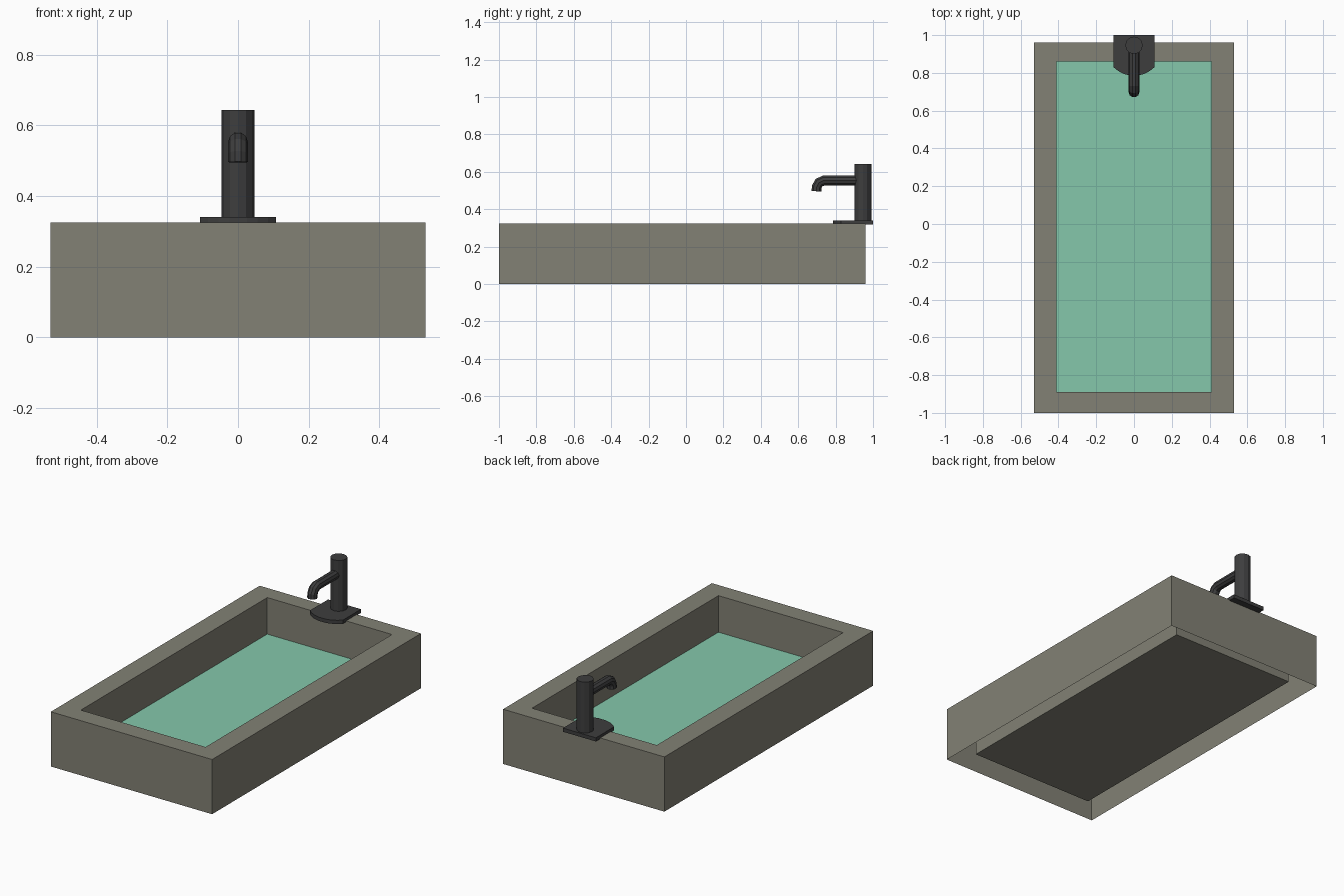
import bpy, bmesh, math
from mathutils import Vector

if "Cube" in bpy.data.objects:
    bpy.data.objects.remove(bpy.data.objects["Cube"])


def material(name, rgb):
    m = bpy.data.materials.new(name)
    m.diffuse_color = (*rgb, 1)
    m.use_nodes = True
    m.node_tree.nodes["Principled BSDF"].inputs["Base Color"].default_value = m.diffuse_color
    return m


STONE = material("grey stone", (0.225, 0.221, 0.178))
WATER = material("green water", (0.235, 0.575, 0.41))
METAL = material("dark metal", (0.047, 0.047, 0.048))


def finish(name, bm, mat):
    me = bpy.data.meshes.new(name)
    bm.to_mesh(me)
    bm.free()
    ob = bpy.data.objects.new(name, me)
    bpy.context.collection.objects.link(ob)
    me.materials.append(mat)
    return ob


def loft(name, rings, mat, cap_start=False, cap_end=False):
    """Join successive rings of points with quads, optionally capping the ends."""
    bm = bmesh.new()
    loops = [[bm.verts.new(p) for p in ring] for ring in rings]
    for a, b in zip(loops, loops[1:]):
        for i in range(len(a)):
            j = (i + 1) % len(a)
            bm.faces.new((a[i], a[j], b[j], b[i]))
    if cap_start:
        bm.faces.new(loops[0][::-1])
    if cap_end:
        bm.faces.new(loops[-1])
    if cap_start and cap_end:
        bmesh.ops.recalc_face_normals(bm, faces=bm.faces)
    return finish(name, bm, mat)


def rect(x, y0, y1, z):
    return [(-x, y0, z), (x, y0, z), (x, y1, z), (-x, y1, z)]


def circle(r, y, z, n):
    return [(r * math.cos(2 * math.pi * i / n), y + r * math.sin(2 * math.pi * i / n), z)
            for i in range(n)]


# Basin: thin shell open underneath - outer walls, rim, inner walls, floor
outer, inner = (0.53, -1.0, 0.96), (0.41, -0.89, 0.86)
loft("basin", [rect(*outer, 0), rect(*outer, 0.325), rect(*inner, 0.325),
               rect(*inner, 0.03)], STONE, cap_end=True)

# Water surface
loft("water", [rect(*inner, 0.108)], WATER, cap_end=True)

# Tap base plate: square at the back, curved at the front
half = [(0.108, 1.0), (0.108, 0.83), (0.085, 0.811), (0.055, 0.795), (0.025, 0.787)]
outline = half + [(-x, y) for x, y in reversed(half)]
loft("tap_plate", [[(x, y, z) for x, y in outline] for z in (0.319, 0.341)],
     METAL, True, True)

# Tap column
loft("tap_column", [circle(0.046, 0.946, z, 12) for z in (0.335, 0.643)], METAL, True, True)

# Spout: round pipe swept along a bent path
path = [Vector((0, y, z)) for y, z in
        [(0.94, 0.553), (0.735, 0.553), (0.711, 0.542), (0.699, 0.52), (0.698, 0.496)]]
rings = []
for i, p in enumerate(path):
    t = (path[min(i + 1, len(path) - 1)] - path[max(i - 1, 0)]).normalized()
    if 0 < i < len(path) - 1:
        t = ((path[i + 1] - p).normalized() + (p - path[i - 1]).normalized()).normalized()
    side = Vector((1, 0, 0))
    up = side.cross(t)
    rings.append([p + 0.028 * (side * math.cos(a) + up * math.sin(a))
                  for a in (2 * math.pi * k / 10 for k in range(10))])
loft("spout", rings, METAL, True, True)
